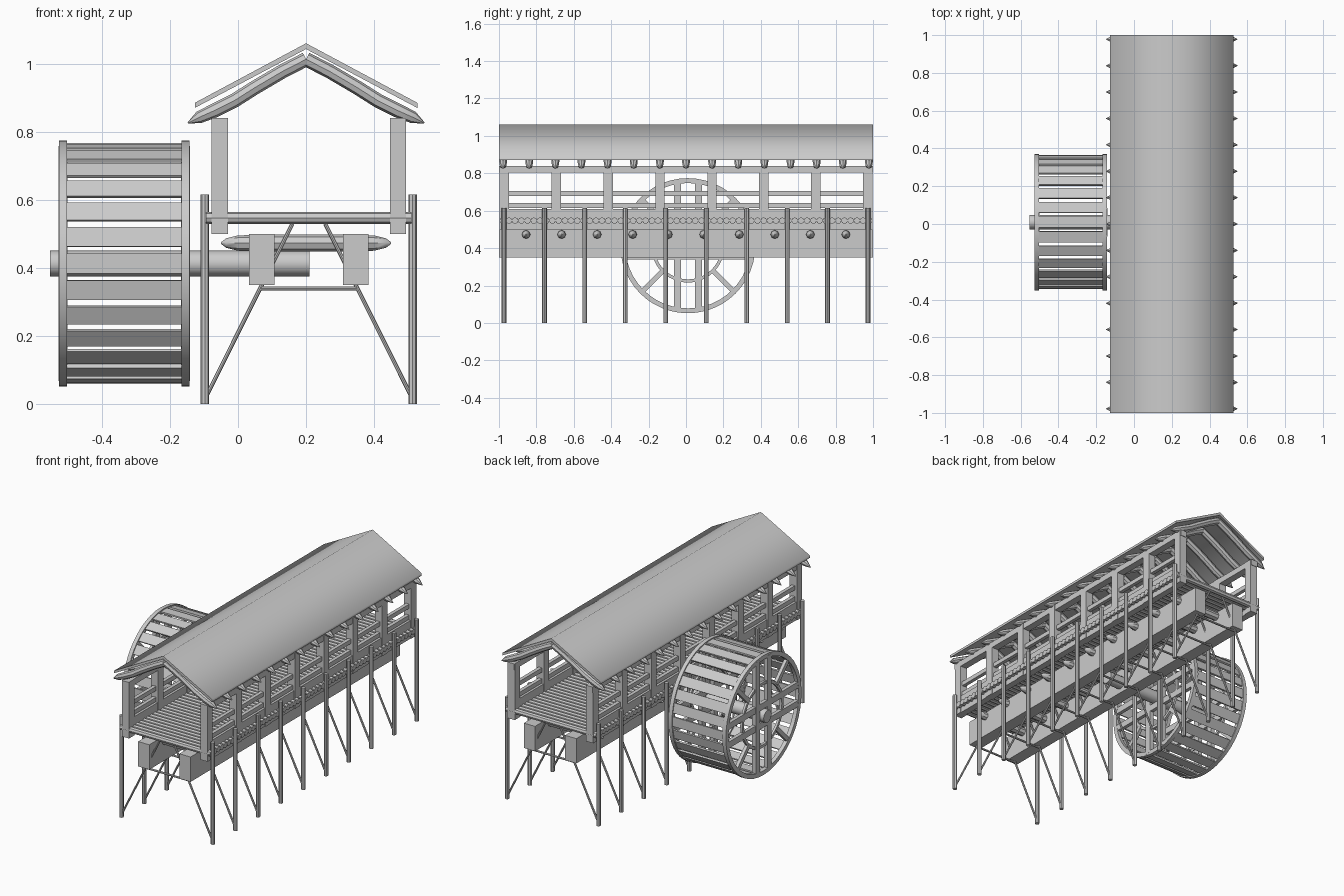
import bpy, bmesh, math
from mathutils import Matrix, Vector

cube = bpy.data.objects.get("Cube")
if cube:
    bpy.data.objects.remove(cube, do_unlink=True)

CX = 0.208                      # centre line of the bridge
WHEEL = Vector((0, 0.01, 0.413))  # wheel axis


def spread(first, last, count):
    return [first + (last - first) * i / (count - 1) for i in range(count)]


def finish(obj, angle):
    bpy.ops.object.select_all(action='DESELECT')
    obj.select_set(True)
    bpy.context.view_layer.objects.active = obj
    bpy.ops.object.shade_smooth_by_angle(angle=math.radians(angle))
    return obj


def from_bmesh(name, bm, angle=30):
    bmesh.ops.recalc_face_normals(bm, faces=bm.faces)
    mesh = bpy.data.meshes.new(name)
    bm.to_mesh(mesh)
    bm.free()
    obj = bpy.data.objects.new(name, mesh)
    bpy.context.collection.objects.link(obj)
    return finish(obj, angle)


def add_box(bm, centre, size, turn=None):
    mat = Matrix.Translation(centre) @ (turn or Matrix()) @ Matrix.Diagonal((*size, 1))
    bmesh.ops.create_cube(bm, size=1, matrix=mat)


def boxes(name, items):
    bm = bmesh.new()
    for centre, size in items:
        add_box(bm, centre, size)
    return from_bmesh(name, bm)


def rods(name, paths, radius, taper=None, resolution=2):
    """Round logs swept along point lists, joined in one object."""
    curve = bpy.data.curves.new(name, 'CURVE')
    curve.dimensions = '3D'
    curve.bevel_depth = radius
    curve.bevel_resolution = resolution
    curve.use_fill_caps = True
    for path in paths:
        spline = curve.splines.new('POLY')
        spline.points.add(len(path) - 1)
        for i, co in enumerate(path):
            spline.points[i].co = (*co, 1)
            spline.points[i].radius = taper[i] if taper else 1
    source = bpy.data.objects.new(name + "_path", curve)
    bpy.context.collection.objects.link(source)
    bpy.context.view_layer.update()
    graph = bpy.context.evaluated_depsgraph_get()
    mesh = bpy.data.meshes.new_from_object(source.evaluated_get(graph))
    bpy.data.objects.remove(source, do_unlink=True)
    obj = bpy.data.objects.new(name, mesh)
    bpy.context.collection.objects.link(obj)
    return finish(obj, 40)


def ring(bm, x0, x1, inner, outer, steps=48):
    """Rectangular hoop around the wheel axis."""
    corners = [(x0, inner), (x1, inner), (x1, outer), (x0, outer)]
    loops = []
    for i in range(steps):
        a = math.tau * i / steps
        loops.append([bm.verts.new(WHEEL + Vector((x, r * math.cos(a), r * math.sin(a))))
                      for x, r in corners])
    for i in range(steps):
        here, there = loops[i], loops[(i + 1) % steps]
        for k in range(4):
            n = (k + 1) % 4
            bm.faces.new((here[k], here[n], there[n], there[k]))


# Roof: folded sheet with a softly shaded ridge
bm = bmesh.new()
section = [(-0.327, 0.885), (0, 1.06), (0.327, 0.885), (0.327, 0.87), (0, 1.043), (-0.327, 0.87)]
ends = [[bm.verts.new((0.2 + x, y, z)) for x, z in section] for y in (-1, 1)]
for i in range(6):
    j = (i + 1) % 6
    bm.faces.new((ends[0][i], ends[0][j], ends[1][j], ends[1][i]))
for e in ends:
    bm.faces.new((e[0], e[1], e[4], e[5]))
    bm.faces.new((e[1], e[2], e[3], e[4]))
from_bmesh("roof", bm, 62)

# Rafters: bent logs with pointed tips at the eaves
bend = [(0, 1.013), (0.07, 0.977), (0.15, 0.93), (0.21, 0.892),
        (0.27, 0.862), (0.315, 0.842), (0.347, 0.826)]
rods("rafters", [[(0.2 + s * x, y, z) for x, z in bend]
                 for y in spread(-0.978, 0.978, 15) for s in (-1, 1)],
     0.021, [1, 1, 1, 1, 1, 0.85, 0.1])

# Posts, wall plates, rails, kerbs and sills on both sides
posts, plates, rails, kerbs = [], [], [], []
for s in (-1, 1):
    x = CX + s * 0.262
    for y in spread(-0.972, 0.972, 8):
        posts.append(((x, y, 0.67), (0.048, 0.05, 0.34)))
    plates.append(((x, 0, 0.822), (0.044, 2, 0.036)))
    for z in (0.693, 0.627):
        rails.append(((x, 0, z), (0.022, 1.99, 0.026)))
    kerbs.append(((x, 0, 0.555), (0.04, 1.99, 0.11)))
boxes("posts", posts)
boxes("wall_plates", plates)
boxes("rails", rails)
boxes("kerbs", kerbs)

# Deck of round logs
rods("deck_logs", [[(CX - 0.302, y, 0.547), (CX + 0.302, y, 0.547)]
                   for y in spread(-0.98, 0.98, 60)], 0.0175)

# Main girders and the pointed logs driven through them
boxes("girders", [((CX + s * 0.138, 0, 0.425), (0.075, 2, 0.15)) for s in (-1, 1)])
log = [(-0.25, 0.1), (-0.235, 0.55), (-0.2, 0.9), (-0.1, 1), (0.1, 1), (0.2, 0.9), (0.235, 0.55), (0.25, 0.1)]
rods("cross_logs", [[(0.2 + x, y, 0.473) for x, r in log] for y in spread(-0.855, 0.855, 10)],
     0.025, [r for x, r in log])

# Trestles: legs, slanting braces and a tie
legs, braces = [], []
for y in spread(-0.973, 0.973, 10):
    for s in (-1, 1):
        x = CX + s * 0.305
        legs.append([(x, y, 0), (x, y, 0.615)])
        braces.append([(CX + s * 0.3, y, 0.025), (CX + s * 0.048, y, 0.53)])
    braces.append([(CX - 0.145, y, 0.34), (CX + 0.145, y, 0.34)])
rods("legs", legs, 0.0125)
rods("braces", braces, 0.006)

# Water wheel: axle, hoops, spokes and paddles
rods("wheel_axle", [[(-0.552, WHEEL.y, WHEEL.z), (0.21, WHEEL.y, WHEEL.z)]], 0.038, resolution=4)
hoops, spokes, paddles = bmesh.new(), bmesh.new(), bmesh.new()
for x in (-0.514, -0.154):
    ring(hoops, x - 0.012, x + 0.012, 0.335, 0.361)
    ring(hoops, x - 0.007, x + 0.007, 0.18, 0.197)
    for offset in (-0.056, 0.056):
        for size, shift in (((0.026, 0.038, 0.69), (0, offset, 0)),
                            ((0.022, 0.69, 0.038), (0, 0, offset))):
            add_box(spokes, WHEEL + Vector((x, 0, 0)) + Vector(shift), size)
    for k in range(4):
        turn = Matrix.Rotation(math.radians(45 + 90 * k), 4, 'X')
        add_box(spokes, WHEEL + Vector((x, 0, 0)) + turn @ Vector((0, 0, 0.265)),
                (0.02, 0.026, 0.155), turn)
for k in range(28):
    turn = Matrix.Rotation(math.tau * k / 28, 4, 'X')
    add_box(paddles, WHEEL + Vector((-0.334, 0, 0)) + turn @ Vector((0, -0.349, 0)),
            (0.345, 0.01, 0.058), turn)
from_bmesh("wheel_hoops", hoops)
from_bmesh("wheel_spokes", spokes)
from_bmesh("wheel_paddles", paddles)
